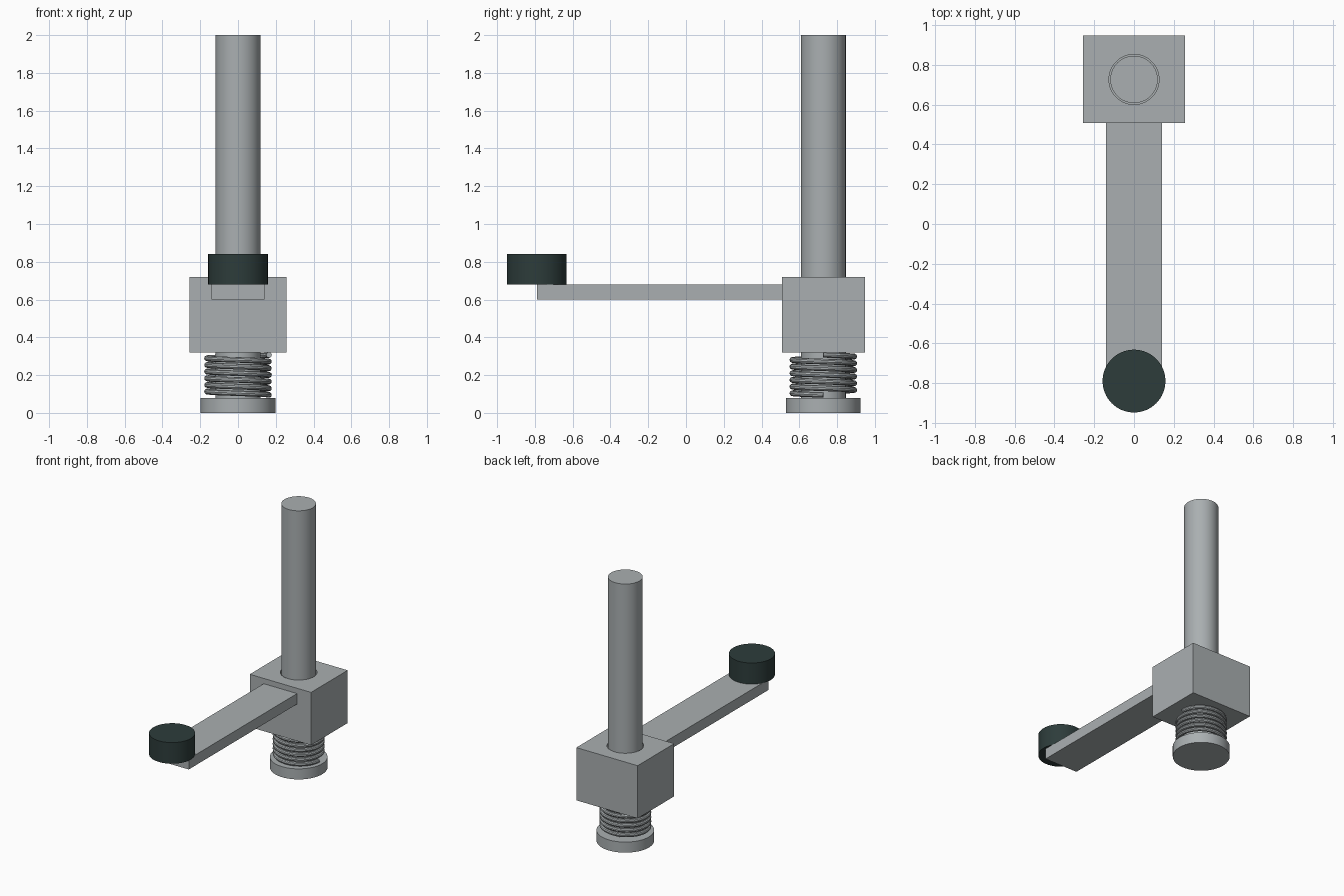
import bpy
import bmesh
from math import cos, sin, tau, radians
from mathutils import Matrix

cube = bpy.data.objects.get("Cube")
if cube:
    bpy.data.objects.remove(cube)

AXIS_Y = 0.727   # rod axis
CAP_Y = -0.79    # pad axis


def material(name, rgb):
    mat = bpy.data.materials.new(name)
    mat.use_nodes = True
    mat.diffuse_color = (*rgb, 1)
    mat.node_tree.nodes["Principled BSDF"].inputs["Base Color"].default_value = (*rgb, 1)
    return mat


steel = material("steel grey", (0.40, 0.43, 0.44))
rubber = material("dark green rubber", (0.026, 0.045, 0.043))


def make_object(name, bm, mat):
    mesh = bpy.data.meshes.new(name)
    bm.to_mesh(mesh)
    bm.free()
    mesh.materials.append(mat)
    obj = bpy.data.objects.new(name, mesh)
    bpy.context.collection.objects.link(obj)
    return obj


def smooth(obj):
    bpy.ops.object.select_all(action="DESELECT")
    obj.select_set(True)
    bpy.context.view_layer.objects.active = obj
    bpy.ops.object.shade_smooth_by_angle(angle=radians(35))


def cylinder(name, radius, y, z0, z1, mat):
    bm = bmesh.new()
    bmesh.ops.create_cone(bm, cap_ends=True, segments=64, radius1=radius, radius2=radius,
                          depth=z1 - z0, matrix=Matrix.Translation((0, y, (z0 + z1) / 2)))
    obj = make_object(name, bm, mat)
    smooth(obj)
    return obj


def box(name, half_x, y0, y1, z0, z1, mat):
    place = Matrix.Translation((0, (y0 + y1) / 2, (z0 + z1) / 2))
    size = Matrix.Diagonal((2 * half_x, y1 - y0, z1 - z0, 1))
    bm = bmesh.new()
    bmesh.ops.create_cube(bm, size=1, matrix=place @ size)
    return make_object(name, bm, mat)


# Rod and its foot flange
cylinder("rod", 0.119, AXIS_Y, 0.08, 2.0, steel)
cylinder("foot_flange", 0.198, AXIS_Y, 0, 0.08, steel)

# Sliding block with a clearance bore around the rod
block = box("sliding_block", 0.257, 0.508, 0.947, 0.32, 0.72, steel)
bore = cylinder("bore_cutter", 0.126, AXIS_Y, 0.2, 0.9, steel)
bore.hide_render = True
cut = block.modifiers.new("bore", "BOOLEAN")
cut.object = bore
cut.solver = "EXACT"
bpy.context.view_layer.objects.active = block
bpy.ops.object.modifier_apply(modifier=cut.name)
bpy.data.objects.remove(bore)
smooth(block)

# Lever arm and round pad
box("lever_arm", 0.14, CAP_Y, 0.508, 0.60, 0.68, steel)
cylinder("round_pad", 0.158, CAP_Y, 0.68, 0.84, rubber)

# Coil spring between flange and block
TURNS, STEPS, COIL_R, WIRE_R = 6, 40, 0.164, 0.015
Z0, Z1 = 0.095, 0.307
curve = bpy.data.curves.new("coil_spring", "CURVE")
curve.dimensions = "3D"
curve.bevel_depth = WIRE_R
curve.bevel_resolution = 3
curve.use_fill_caps = True
spline = curve.splines.new("POLY")
count = TURNS * STEPS
spline.points.add(count)
for i, point in enumerate(spline.points):
    a = -tau * i / STEPS
    point.co = (COIL_R * cos(a), AXIS_Y + COIL_R * sin(a), Z0 + (Z1 - Z0) * i / count, 1)
spring = bpy.data.objects.new("coil_spring", curve)
bpy.context.collection.objects.link(spring)
curve.materials.append(steel)
bpy.ops.object.select_all(action="DESELECT")
spring.select_set(True)
bpy.context.view_layer.objects.active = spring
bpy.ops.object.convert(target="MESH")
smooth(bpy.context.view_layer.objects.active)
